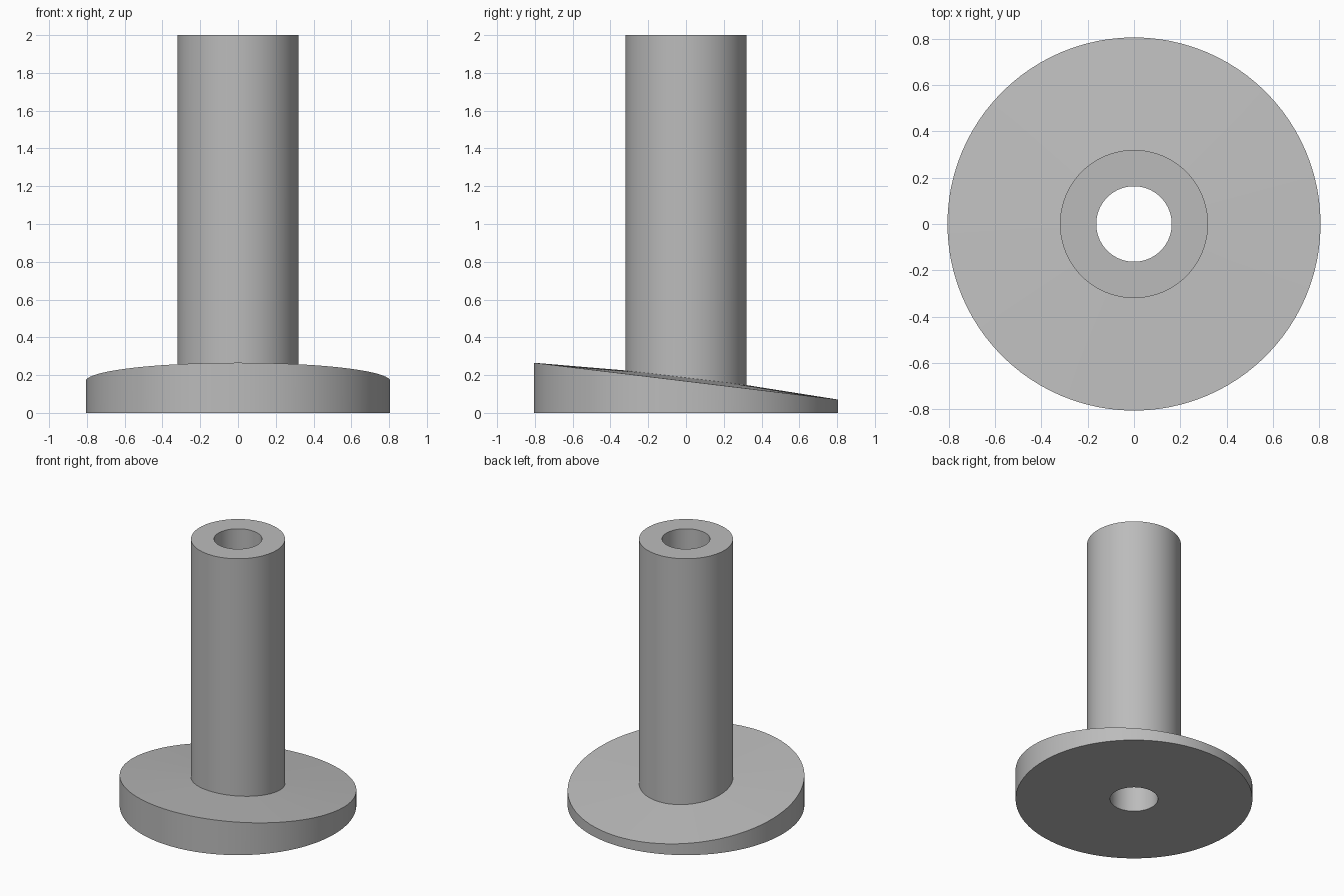
import bpy
import bmesh
from math import cos, sin, tau, radians

if "Cube" in bpy.data.objects:
    bpy.data.objects.remove(bpy.data.objects["Cube"], do_unlink=True)

SIDES = 96
FLANGE_R, TUBE_R, BORE_R = 0.806, 0.32, 0.163
HEIGHT = 2.0
SLOPE = -0.121  # flange top falls from front to back

grey = bpy.data.materials.new("plain grey")
grey.use_nodes = True
colour = (0.5, 0.5, 0.5, 1)
grey.diffuse_color = colour
grey.node_tree.nodes["Principled BSDF"].inputs["Base Color"].default_value = colour


def ring(bm, radius, z, slope=0.0):
    """Closed circle of vertices, optionally tilted along y."""
    verts = []
    for i in range(SIDES):
        a = tau * i / SIDES
        y = radius * sin(a)
        verts.append(bm.verts.new((radius * cos(a), y, z + slope * y)))
    return verts


# Closed section: bore, underside, rim, tilted flange top, tube, tube end
bm = bmesh.new()
section = [
    ring(bm, BORE_R, 0),
    ring(bm, FLANGE_R, 0),
    ring(bm, FLANGE_R, 0.168, SLOPE),
    ring(bm, TUBE_R, 0.186, SLOPE),
    ring(bm, TUBE_R, HEIGHT),
    ring(bm, BORE_R, HEIGHT),
]
for low, high in zip(section, section[1:] + section[:1]):
    for i in range(SIDES):
        j = (i + 1) % SIDES
        bm.faces.new((low[i], low[j], high[j], high[i]))
bmesh.ops.recalc_face_normals(bm, faces=bm.faces)

mesh = bpy.data.meshes.new("flanged_tube")
bm.to_mesh(mesh)
bm.free()
mesh.materials.append(grey)
tube = bpy.data.objects.new("flanged_tube", mesh)
bpy.context.collection.objects.link(tube)

# Smooth round walls, crisp edges
bpy.ops.object.select_all(action="DESELECT")
tube.select_set(True)
bpy.context.view_layer.objects.active = tube
bpy.ops.object.shade_smooth_by_angle(angle=radians(30))
